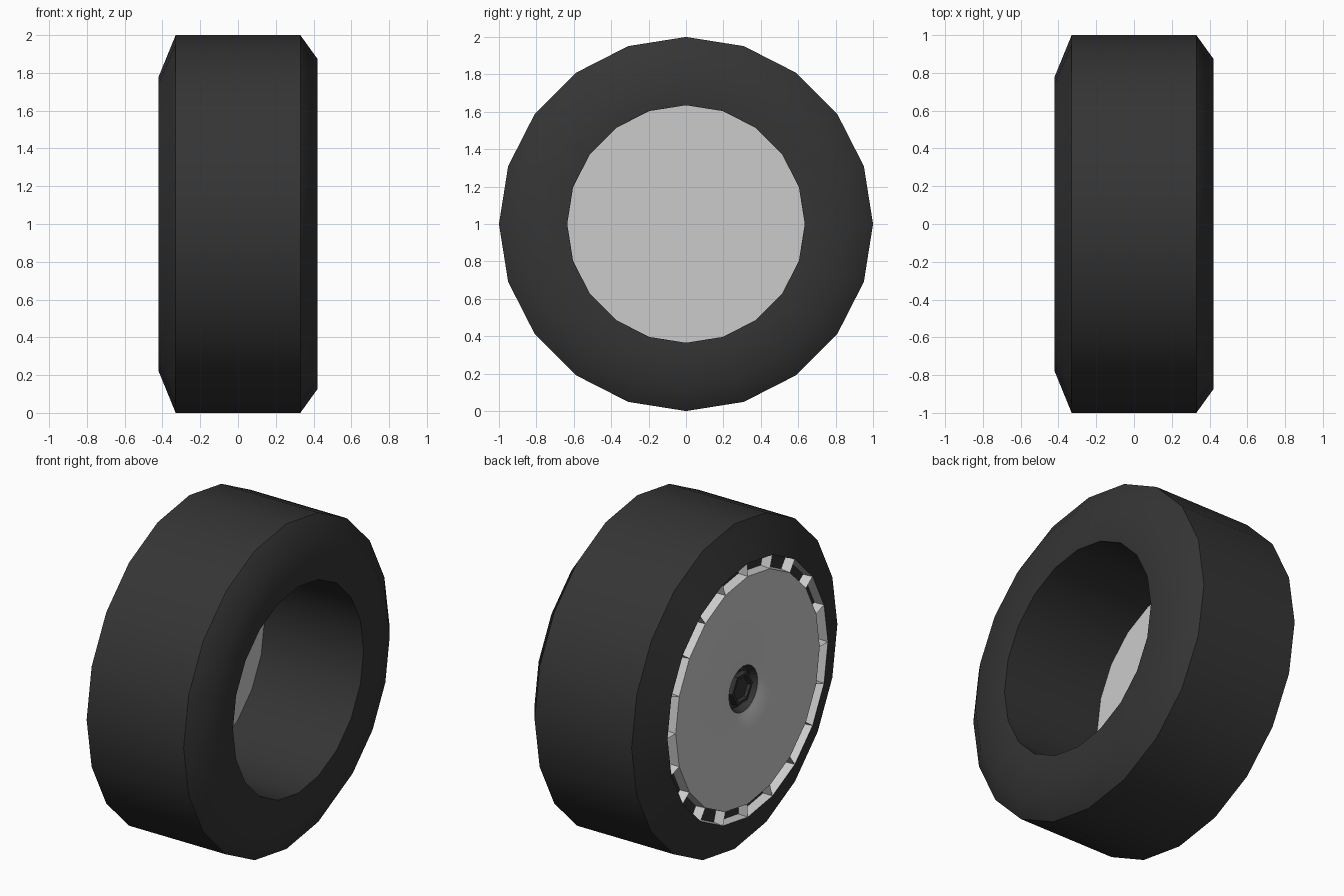
import bpy, bmesh, math

if "Cube" in bpy.data.objects:
    bpy.data.objects.remove(bpy.data.objects["Cube"])

SIDES = 20


def material(name, colour):
    m = bpy.data.materials.new(name)
    m.diffuse_color = colour
    m.use_nodes = True
    m.node_tree.nodes["Principled BSDF"].inputs["Base Color"].default_value = m.diffuse_color
    return m


rubber = material("rubber", (0.035, 0.035, 0.035, 1))


def revolve(profile, sides=SIDES):
    """Revolve (x, radius) points around the axle; return the bmesh and its face bands."""
    bm = bmesh.new()
    rings = []
    for x, r in profile:
        rings.append([bm.verts.new((x, r * math.cos(2 * math.pi * i / sides),
                                    1 + r * math.sin(2 * math.pi * i / sides)))
                      for i in range(sides)])
    bands = []
    for a, b in zip(rings, rings[1:]):
        bands.append([bm.faces.new((a[i], a[(i + 1) % sides], b[(i + 1) % sides], b[i]))
                      for i in range(sides)])
    return bm, bands


def finish(bm, name, mats=(), angle=30):
    bmesh.ops.remove_doubles(bm, verts=bm.verts, dist=0.0005)
    me = bpy.data.meshes.new(name)
    bm.to_mesh(me)
    bm.free()
    for m in mats:
        me.materials.append(m)
    ob = bpy.data.objects.new(name, me)
    bpy.context.collection.objects.link(ob)
    bpy.ops.object.select_all(action='DESELECT')
    ob.select_set(True)
    bpy.context.view_layer.objects.active = ob
    bpy.ops.object.shade_smooth_by_angle(angle=math.radians(angle))
    return ob


# Tyre: tread, sidewalls and the bore
bm, _ = revolve([(-0.42, 0.78), (-0.33, 1), (0.33, 1), (0.42, 0.875),
                 (0.41, 0.635), (-0.265, 0.635)])
finish(bm, "tyre", [rubber], 42)

# Plain disc closing the bore from the inner side
bm, _ = revolve([(-0.265, 0.635), (-0.265, 0)])
finish(bm, "back_disc")

# Wheel cover: dished hub, flat face, and an outer band cut into vent slots
grey = material("cover_grey", (0.8, 0.8, 0.8, 1))
bm, bands = revolve([(-0.39, 0.14), (-0.395, 0.165), (-0.42, 0.255),
                     (-0.42, 0.70), (-0.42, 0.78)])
slots = bands[-1]
bmesh.ops.inset_individual(bm, faces=slots, thickness=0.012, depth=0.004)
bmesh.ops.inset_individual(bm, faces=slots, thickness=0.008, depth=-0.06)
for f in slots:
    f.material_index = 1
finish(bm, "wheel_cover", [grey, rubber])

# Dark recess in the hub
bm, _ = revolve([(-0.35, 0), (-0.35, 0.12), (-0.39, 0.14)])
finish(bm, "hub_recess", [rubber])

# Six-sided nut inside the recess
bm, _ = revolve([(-0.37, 0), (-0.37, 0.07), (-0.385, 0.08), (-0.385, 0.1), (-0.35, 0.1)], 6)
finish(bm, "hub_nut", [rubber])
